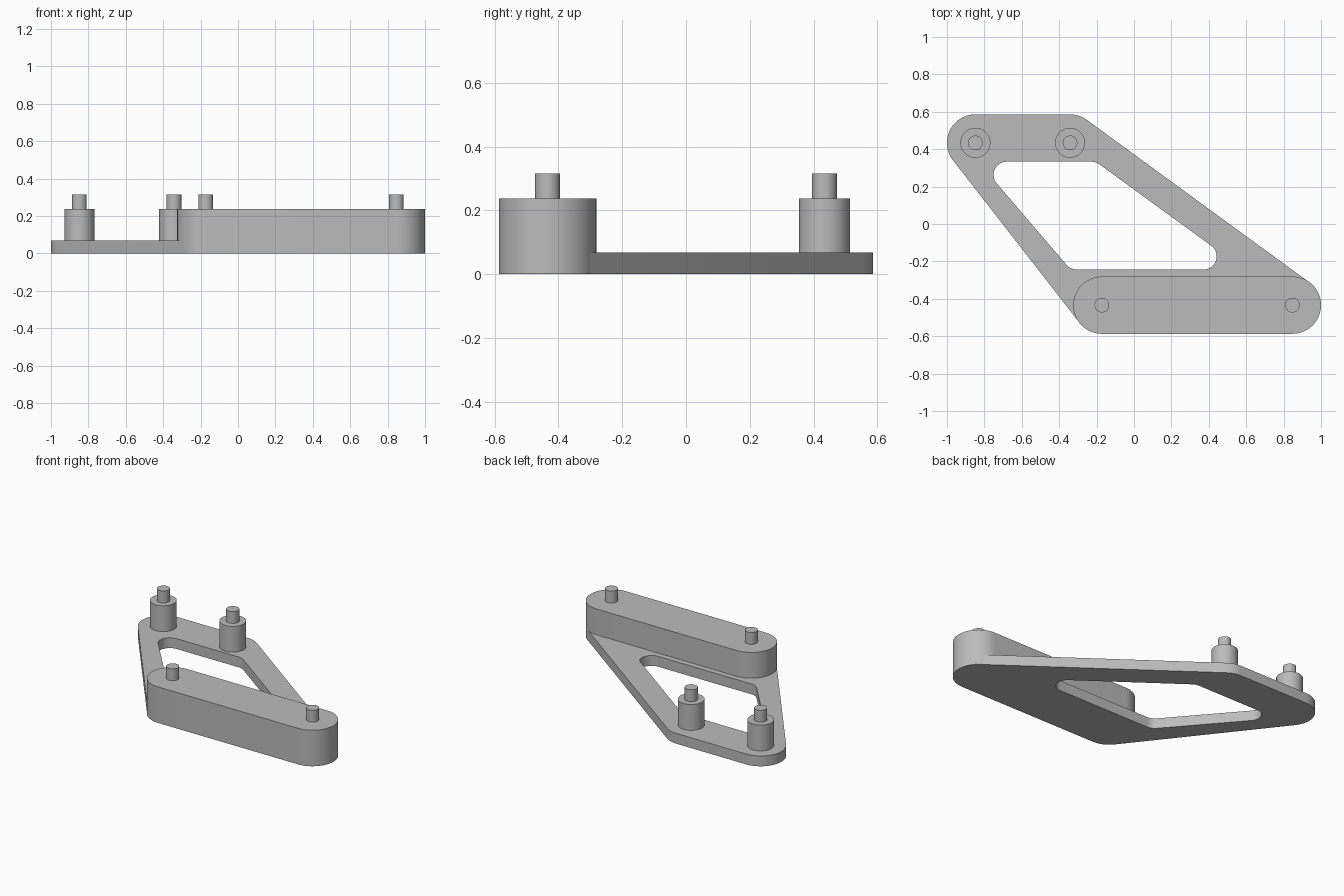
import bpy, bmesh, math
from mathutils import Vector

cube = bpy.data.objects.get("Cube")
if cube:
    bpy.data.objects.remove(cube, do_unlink=True)

grey = bpy.data.materials.new("mid_grey")
grey.use_nodes = True
colour = (0.5, 0.5, 0.5, 1)
grey.diffuse_color = colour
grey.node_tree.nodes["Principled BSDF"].inputs["Base Color"].default_value = colour


def rounded_outline(centres, radius, step=math.radians(6)):
    """Outline around circles placed on counter-clockwise centres."""
    pts = [Vector(c) for c in centres]
    out = []
    for i, c in enumerate(pts):
        if len(pts) == 1:
            start, sweep = 0, math.tau
        else:
            a, b = c - pts[i - 1], pts[(i + 1) % len(pts)] - c
            start = math.atan2(a.y, a.x) - math.pi / 2
            sweep = (math.atan2(b.y, b.x) - math.pi / 2 - start) % math.tau
        n = math.ceil(sweep / step)
        for k in range(n + (len(pts) > 1)):
            t = start + sweep * k / n
            out.append(c + radius * Vector((math.cos(t), math.sin(t))))
    return out


def solid(name, loops, bottom, top):
    """Fill the outlines (inner ones become holes) and extrude upward."""
    bm = bmesh.new()
    for loop in loops:
        verts = [bm.verts.new((p.x, p.y, bottom)) for p in loop]
        for i, v in enumerate(verts):
            bm.edges.new((verts[i - 1], v))
    bmesh.ops.triangle_fill(bm, edges=bm.edges[:], use_beauty=True, normal=(0, 0, 1))
    new = bmesh.ops.extrude_face_region(bm, geom=bm.faces[:])["geom"]
    moved = [g for g in new if isinstance(g, bmesh.types.BMVert)]
    bmesh.ops.translate(bm, verts=moved, vec=(0, 0, top - bottom))
    bmesh.ops.recalc_face_normals(bm, faces=bm.faces[:])
    mesh = bpy.data.meshes.new(name)
    bm.to_mesh(mesh)
    bm.free()
    mesh.materials.append(grey)
    obj = bpy.data.objects.new(name, mesh)
    bpy.context.collection.objects.link(obj)
    bpy.ops.object.select_all(action='DESELECT')
    obj.select_set(True)
    bpy.context.view_layer.objects.active = obj
    bpy.ops.object.shade_smooth_by_angle(angle=math.radians(30))
    return obj


PLATE_TOP, SHOULDER, PIN_TOP = 0.068, 0.238, 0.316
back = [(-0.342, 0.434), (-0.848, 0.434)]
front = [(-0.172, -0.434), (0.847, -0.434)]

# Flat plate with a rounded four-sided opening
opening = [(-0.227, 0.263), (-0.681, 0.263), (-0.307, -0.173), (0.372, -0.173)]
solid("base_plate",
      [rounded_outline(back + front, 0.152), rounded_outline(opening, 0.07)],
      0, PLATE_TOP)

# Raised bar along the front, just wrapping the plate edge
solid("front_bar", [rounded_outline(front, 0.153)], 0.001, SHOULDER)

# Round posts at the back
for side, c in zip(("left", "right"), back):
    solid("back_post_" + side, [rounded_outline([c], 0.08)], PLATE_TOP, SHOULDER)

# Locating pins on the posts and the bar
for name, c in zip(("back_left", "back_right", "front_right", "front_left"), back + front):
    solid("pin_" + name, [rounded_outline([c], 0.039)], SHOULDER, PIN_TOP)
